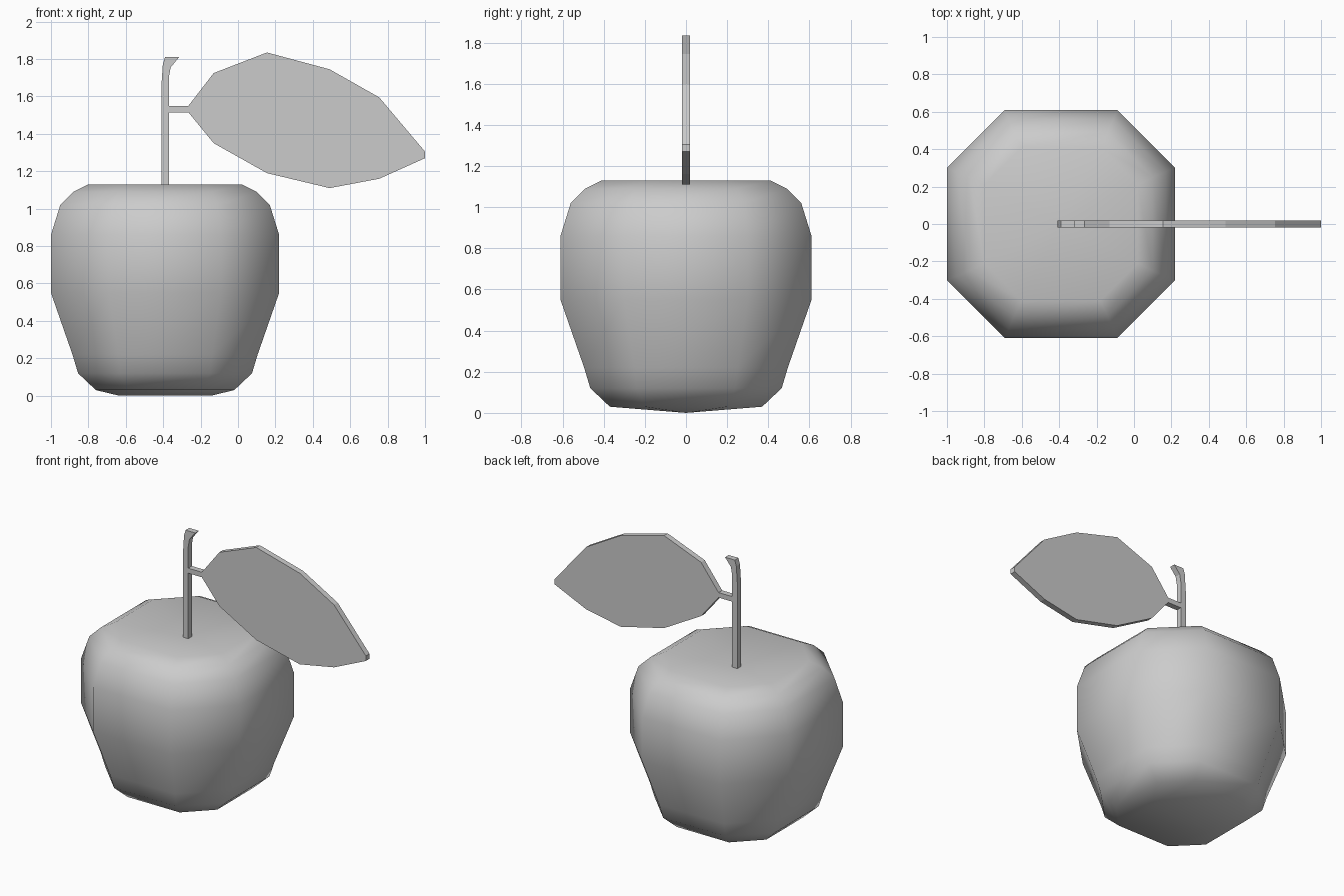
import bpy, bmesh

if "Cube" in bpy.data.objects:
    bpy.data.objects.remove(bpy.data.objects["Cube"])

CX = -0.39  # centre line of the fruit


def make_object(name, bm, smooth=False):
    bmesh.ops.recalc_face_normals(bm, faces=bm.faces)
    for f in bm.faces:
        f.smooth = smooth
    mesh = bpy.data.meshes.new(name)
    bm.to_mesh(mesh)
    bm.free()
    obj = bpy.data.objects.new(name, mesh)
    bpy.context.collection.objects.link(obj)
    return obj


def plate(name, outline, y0=-0.02, y1=0.02):
    """Extrude an x-z outline through y."""
    bm = bmesh.new()
    face = bm.faces.new([bm.verts.new((x, y0, z)) for x, z in outline])
    ext = bmesh.ops.extrude_face_region(bm, geom=[face])
    moved = [v for v in ext["geom"] if isinstance(v, bmesh.types.BMVert)]
    bmesh.ops.translate(bm, vec=(0, y1 - y0, 0), verts=moved)
    return make_object(name, bm)


# Fruit body: stacked eight-sided rings (radius, half flat side, height)
rings = [(0.37, 0.20, 0.03), (0.465, 0.24, 0.12), (0.495, 0.25, 0.22),
         (0.61, 0.30, 0.55), (0.61, 0.30, 0.86), (0.56, 0.28, 1.02),
         (0.49, 0.25, 1.09), (0.41, 0.21, 1.13)]
bm = bmesh.new()
loops = []
for r, h, z in rings:
    pts = [(r, -h), (r, h), (h, r), (-h, r), (-r, h), (-r, -h), (-h, -r), (h, -r)]
    loops.append([bm.verts.new((CX + x, y, z)) for x, y in pts])
for lo, hi in zip(loops, loops[1:]):
    for i in range(8):
        j = (i + 1) % 8
        bm.faces.new((lo[i], lo[j], hi[j], hi[i]))

# Top dimple
dimple = bm.verts.new((CX, 0, 1.055))
for i in range(8):
    bm.faces.new((loops[-1][i], loops[-1][(i + 1) % 8], dimple))

# Underside with a shallow ridge
base = loops[0]
a = bm.verts.new((CX + 0.245, 0, 0))
b = bm.verts.new((CX - 0.245, 0, 0))
for i in (7, 0, 1):
    bm.faces.new((a, base[(i + 1) % 8], base[i]))
for i in (3, 4, 5):
    bm.faces.new((b, base[i + 1], base[i]))
bm.faces.new((a, b, base[3], base[2]))
bm.faces.new((b, a, base[7], base[6]))
make_object("fruit_body", bm, smooth=True)

# Stem with a hooked tip
plate("stem", [(-0.41, 1.04), (-0.37, 1.04), (-0.37, 1.70), (-0.36, 1.755),
               (-0.315, 1.81), (-0.39, 1.81), (-0.402, 1.77), (-0.41, 1.65)])

# Leaf and its short stalk
plate("leaf", [(-0.37, 1.515), (-0.265, 1.515), (-0.13, 1.35), (0.155, 1.19),
               (0.49, 1.11), (0.755, 1.16), (1.0, 1.27), (1.0, 1.305),
               (0.755, 1.595), (0.49, 1.745), (0.155, 1.835), (-0.13, 1.725),
               (-0.265, 1.55), (-0.37, 1.55)])
